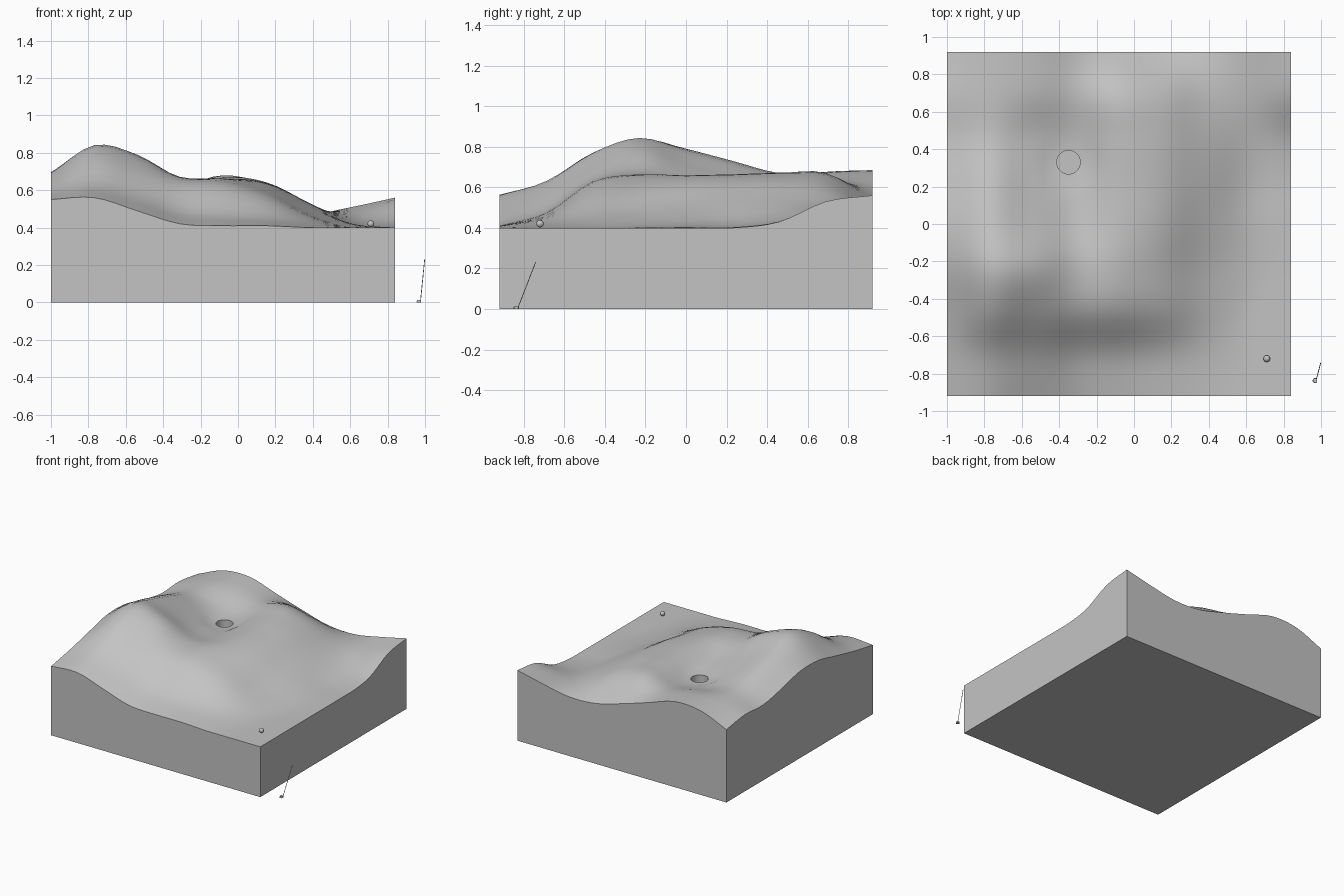
import bpy
import bmesh
import math
from mathutils import Vector

cube = bpy.data.objects.get("Cube")
if cube:
    bpy.data.objects.remove(cube, do_unlink=True)

grey = bpy.data.materials.new("plain_grey")
grey.use_nodes = True
grey.diffuse_color = (0.55, 0.55, 0.55, 1)
grey.node_tree.nodes["Principled BSDF"].inputs["Base Color"].default_value = grey.diffuse_color

HALF = 0.92                       # half the side of the square block
SHIFT = -0.08                     # block centre in x
HOLE = Vector((-0.35, 0.33, 0.585))
HOLE_RADIUS = 0.063

# Hill heights in hundredths, front row first, each row from right side to left
ROWS = [[int(n) for n in row.split()] for row in (
    "55 56 49 42 41 41 40 40 40",
    "59 63 57 49 47 45 42 40 40",
    "64 77 71 64 62 56 46 40 40",
    "69 84 79 67 66 60 48 41 40",
    "69 79 71 62 66 63 51 42 40",
    "64 73 65 59 66 64 53 42 40",
    "60 67 62 59 67 64 53 44 43",
    "61 67 67 63 67 61 51 48 53",
    "58 67 68 61 54 48 47 51 56")]


def spline(values, t):
    """Smooth curve through evenly spaced values, t from 0 to 1."""
    last = len(values) - 1
    i = min(int(t * last), last - 1)
    f = t * last - i
    b, c = values[i], values[i + 1]
    a = values[i - 1] if i > 0 else 2 * b - c
    d = values[i + 2] if i + 2 <= last else 2 * c - b
    return b + f / 2 * (c - a + f * (2 * a - 5 * b + 4 * c - d + f * (3 * (b - c) + d - a)))


def height(x, y):
    u = min(max((x - SHIFT + HALF) / (2 * HALF), 0), 1)
    v = min(max((y + HALF) / (2 * HALF), 0), 1)
    z = max(spline([spline(row, u) for row in ROWS], v) / 100, 0.4)
    # level ground around the hole
    away = (math.dist((x, y), HOLE.xy) - 0.08) / 0.09
    k = min(max(away, 0), 1)
    k = k * k * (3 - 2 * k)
    return HOLE.z * (1 - k) + z * k


def add_mesh(name, bm):
    bmesh.ops.recalc_face_normals(bm, faces=bm.faces)
    mesh = bpy.data.meshes.new(name)
    bm.to_mesh(mesh)
    bm.free()
    obj = bpy.data.objects.new(name, mesh)
    obj.data.materials.append(grey)
    bpy.context.collection.objects.link(obj)
    return obj


def smooth(obj, degrees=35):
    bpy.ops.object.select_all(action='DESELECT')
    obj.select_set(True)
    bpy.context.view_layer.objects.active = obj
    bpy.ops.object.shade_smooth_by_angle(angle=math.radians(degrees))


def rod(name, start, end, radius, sides):
    start, end = Vector(start), Vector(end)
    bm = bmesh.new()
    bmesh.ops.create_cone(bm, cap_ends=True, segments=sides, radius1=radius,
                          radius2=radius, depth=(end - start).length)
    obj = add_mesh(name, bm)
    obj.location = (start + end) / 2
    obj.rotation_mode = 'QUATERNION'
    obj.rotation_quaternion = (end - start).to_track_quat('Z', 'Y')
    return obj


# Hilly block: shaped top, straight walls, flat underside
bm = bmesh.new()
bmesh.ops.create_grid(bm, x_segments=32, y_segments=32, size=HALF)
for v in bm.verts:
    v.co.x += SHIFT
    v.co.z = height(v.co.x, v.co.y)
rim = [e for e in bm.edges if e.is_boundary]
walls = bmesh.ops.extrude_edge_only(bm, edges=rim)["geom"]
for v in walls:
    if isinstance(v, bmesh.types.BMVert):
        v.co.z = 0
bmesh.ops.contextual_create(bm, geom=[e for e in walls if isinstance(e, bmesh.types.BMEdge)
                                      and all(v.co.z == 0 for v in e.verts)])
terrain = add_mesh("terrain_block", bm)

# Round hole sunk into the level ground
cutter = rod("hole_cutter", HOLE - Vector((0, 0, 0.12)), HOLE + Vector((0, 0, 0.1)),
             HOLE_RADIUS, 32)
cutter.hide_render = True
cut = terrain.modifiers.new("hole", 'BOOLEAN')
cut.operation = 'DIFFERENCE'
cut.solver = 'EXACT'
cut.object = cutter
bpy.context.view_layer.objects.active = terrain
terrain.select_set(True)
bpy.ops.object.modifier_apply(modifier=cut.name)
bpy.data.objects.remove(cutter, do_unlink=True)
smooth(terrain)

# Ball resting on the low corner
bm = bmesh.new()
bmesh.ops.create_uvsphere(bm, u_segments=24, v_segments=12, radius=0.018)
ball = add_mesh("ball", bm)
ball.location = (0.71, -0.72, 0.42)
smooth(ball)

# Club standing beside the block: thin shaft and a half-round head
shaft = rod("club_shaft", (0.976, -0.828, 0.008), (0.998, -0.742, 0.23), 0.002, 12)
smooth(shaft)
bm = bmesh.new()
bmesh.ops.create_cone(bm, cap_ends=True, segments=24, radius1=0.014,
                      radius2=0.012, depth=0.013)
for v in bm.verts:
    v.co.x = min(v.co.x, 0.009)
head = add_mesh("club_head", bm)
head.location = (0.969, -0.837, 0.0065)
smooth(head)
